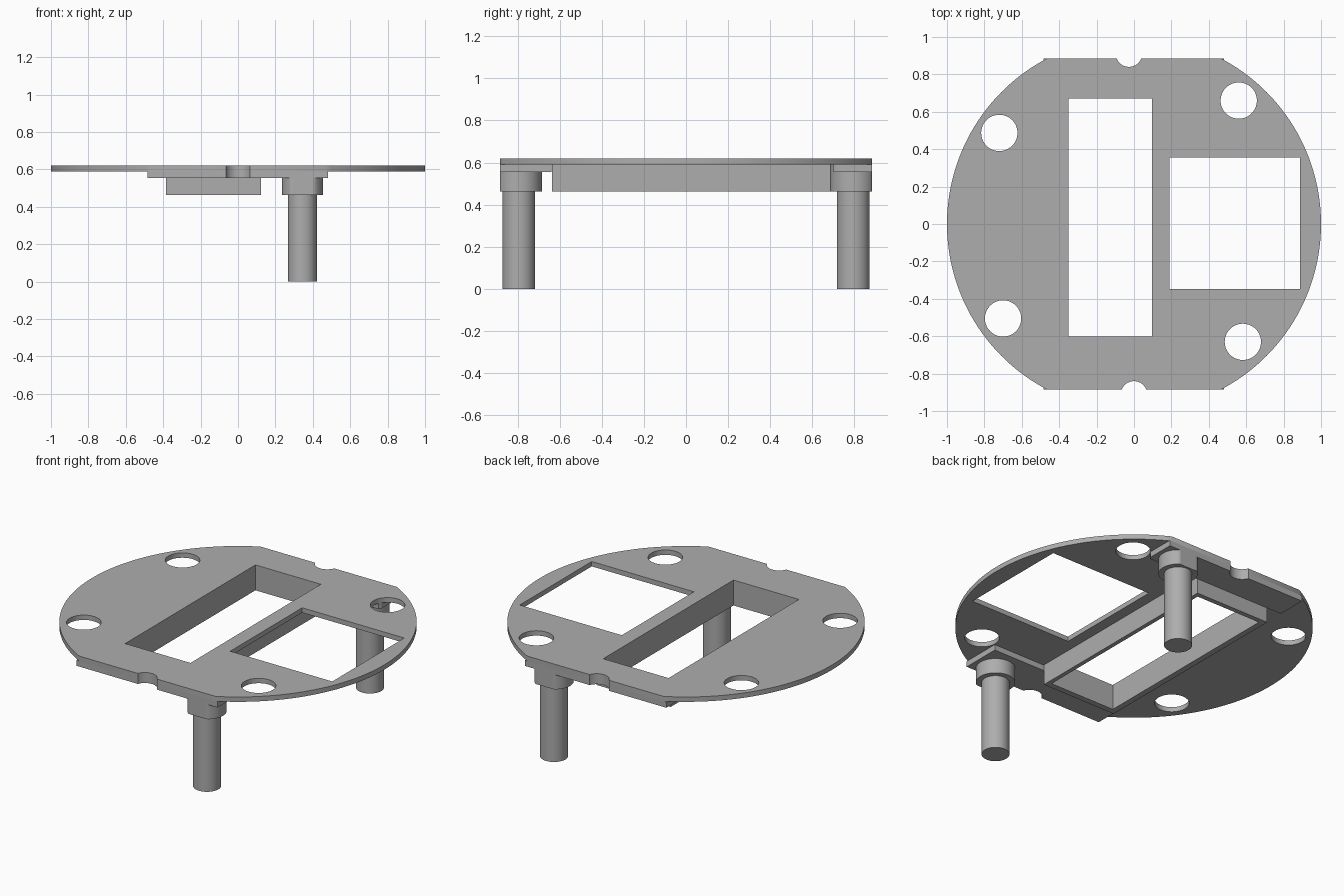
import bpy
from math import sin, cos, asin, pi, radians

cube = bpy.data.objects.get("Cube")
if cube:
    bpy.data.objects.remove(cube, do_unlink=True)

grey = bpy.data.materials.new("plain grey")
grey.use_nodes = True
colour = (0.42, 0.42, 0.42, 1)
grey.diffuse_color = colour
grey.node_tree.nodes["Principled BSDF"].inputs["Base Color"].default_value = colour

EDGE = 0.885           # flat front and back edges
TOP, UNDER, RIB, LOW = 0.62, 0.59, 0.555, 0.463


def arc(cx, cy, r, a0, a1, n):
    return [(cx + r * cos(a0 + (a1 - a0) * i / n),
             cy + r * sin(a0 + (a1 - a0) * i / n)) for i in range(n + 1)]


def circle(cx, cy, r, n=64):
    return arc(cx, cy, r, 0, 2 * pi, n)[:-1]


def rect(x0, x1, y0, y1):
    return [(x0, y0), (x1, y0), (x1, y1), (x0, y1)]


def notch(side):
    """Small scallop in the flat edge, listed from +x to -x."""
    cx = -0.027 if side > 0 else 0
    r, off = 0.07, 0.025
    a = asin(off / r)
    return [(x, side * y) for x, y in arc(cx, EDGE + off, r, -a, a - pi, 14)]


def slab(name, loops, z0, z1):
    """Extrude an outline with holes between two heights."""
    curve = bpy.data.curves.new(name, "CURVE")
    curve.dimensions = "2D"
    curve.fill_mode = "BOTH"
    curve.extrude = (z1 - z0) / 2
    for loop in loops:
        spline = curve.splines.new("POLY")
        spline.points.add(len(loop) - 1)
        for point, (x, y) in zip(spline.points, loop):
            point.co = (x, y, 0, 1)
        spline.use_cyclic_u = True
    obj = bpy.data.objects.new(name, curve)
    obj.location.z = (z0 + z1) / 2
    bpy.context.collection.objects.link(obj)
    bpy.ops.object.select_all(action="DESELECT")
    obj.select_set(True)
    bpy.context.view_layer.objects.active = obj
    bpy.ops.object.convert(target="MESH")
    obj = bpy.context.object
    obj.data.materials.clear()
    obj.data.materials.append(grey)
    bpy.ops.object.shade_smooth_by_angle(angle=radians(30))
    return obj


# Round plate with flat edges, two windows and four holes
a = asin(EDGE)
outline = (arc(0, 0, 1, -a, a, 64) + notch(1)
           + arc(0, 0, 1, pi - a, pi + a, 64) + notch(-1)[::-1])
slot = rect(-0.35, 0.097, -0.602, 0.67)
holes = [circle(x, y, 0.097) for x, y in
         ((-0.72, 0.487), (0.56, 0.66), (-0.70, -0.505), (0.582, -0.63))]
slab("plate", [outline, slot, rect(0.19, 0.888, -0.348, 0.355)] + holes, UNDER, TOP)

# Deep frame under the long window
slab("slot_frame", [rect(-0.386, 0.123, -0.638, 0.70), slot], LOW, UNDER)

# Edge ribs with matching scallops
slab("front_rib", [[(-0.485, -EDGE)] + notch(-1)[::-1]
                   + [(0.48, -EDGE), (0.48, -0.64), (-0.485, -0.64)]], RIB, UNDER)
slab("back_rib", [[(0.48, EDGE)] + notch(1)
                  + [(-0.485, EDGE), (-0.485, 0.70), (0.47, 0.70), (0.48, 0.717)]], RIB, UNDER)

# Legs, each with a collar trimmed flush to the flat edge
for name, side in (("front", -1), ("back", 1)):
    collar = [(x, max(-EDGE, min(EDGE, y)))
              for x, y in circle(0.345, side * 0.795, 0.11)]
    slab(name + "_collar", [collar], LOW, UNDER)
    slab(name + "_leg", [circle(0.345, side * 0.795, 0.078)], 0, LOW)
